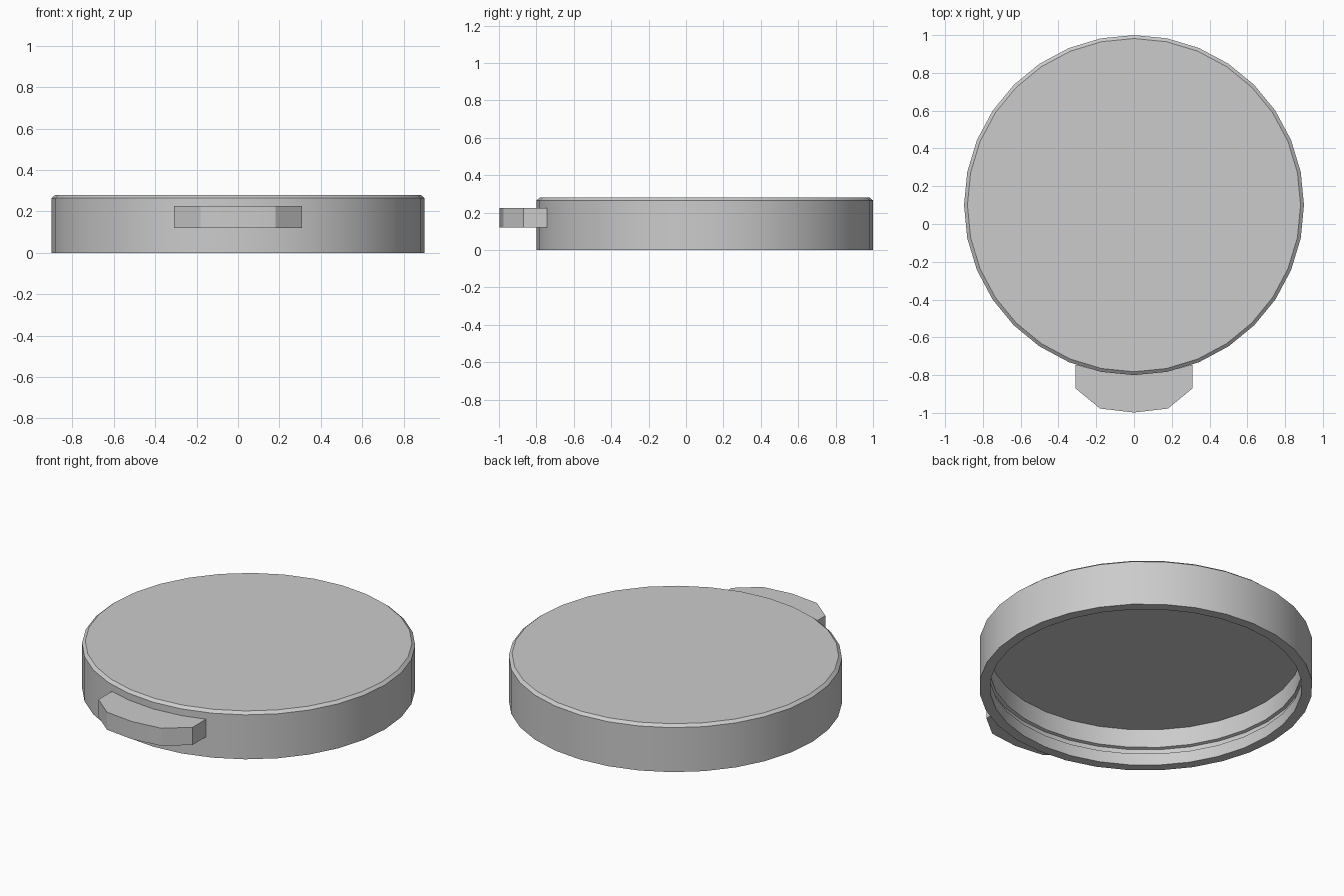
import bpy, bmesh, math

if "Cube" in bpy.data.objects:
    bpy.data.objects.remove(bpy.data.objects["Cube"])

SEG = 32
CY = 0.1  # lid centre in y


def finish(name, bm):
    bmesh.ops.recalc_face_normals(bm, faces=bm.faces)
    me = bpy.data.meshes.new(name)
    bm.to_mesh(me)
    bm.free()
    ob = bpy.data.objects.new(name, me)
    bpy.context.collection.objects.link(ob)
    bpy.ops.object.select_all(action='DESELECT')
    ob.select_set(True)
    bpy.context.view_layer.objects.active = ob
    bpy.ops.object.shade_smooth_by_angle(angle=math.radians(25))
    return ob


def ring_point(r, i):
    a = 2 * math.pi * i / SEG
    return r * math.cos(a), CY + r * math.sin(a)


# Hollow lid: chamfered top, outer wall, rim, inner wall with snap groove, ceiling
profile = [(0.882, 0.28), (0.9, 0.265), (0.9, 0.0), (0.843, 0.0),
           (0.843, 0.07), (0.86, 0.075), (0.86, 0.105), (0.843, 0.11),
           (0.843, 0.22)]
bm = bmesh.new()
rings = [[bm.verts.new((*ring_point(r, i), z)) for i in range(SEG)] for r, z in profile]
for a, b in zip(rings, rings[1:]):
    for i in range(SEG):
        j = (i + 1) % SEG
        bm.faces.new((a[i], a[j], b[j], b[i]))
bm.faces.new(rings[0])
bm.faces.new(rings[-1])
finish("lid", bm)

# Front pull tab, its back edge following the lid wall
outer = [(-0.31, -0.87), (-0.18, -0.977), (0, -0.998), (0.18, -0.977), (0.31, -0.87)]
inner = [(0.31, -0.744)] + [ring_point(0.899, i) for i in (25, 24, 23)] + [(-0.31, -0.744)]
bm = bmesh.new()
face = bm.faces.new([bm.verts.new((x, y, 0.12)) for x, y in outer + inner])
ext = bmesh.ops.extrude_face_region(bm, geom=[face], use_keep_orig=True)
bmesh.ops.translate(bm, vec=(0, 0, 0.105),
                    verts=[v for v in ext["geom"] if isinstance(v, bmesh.types.BMVert)])
finish("pull_tab", bm)
